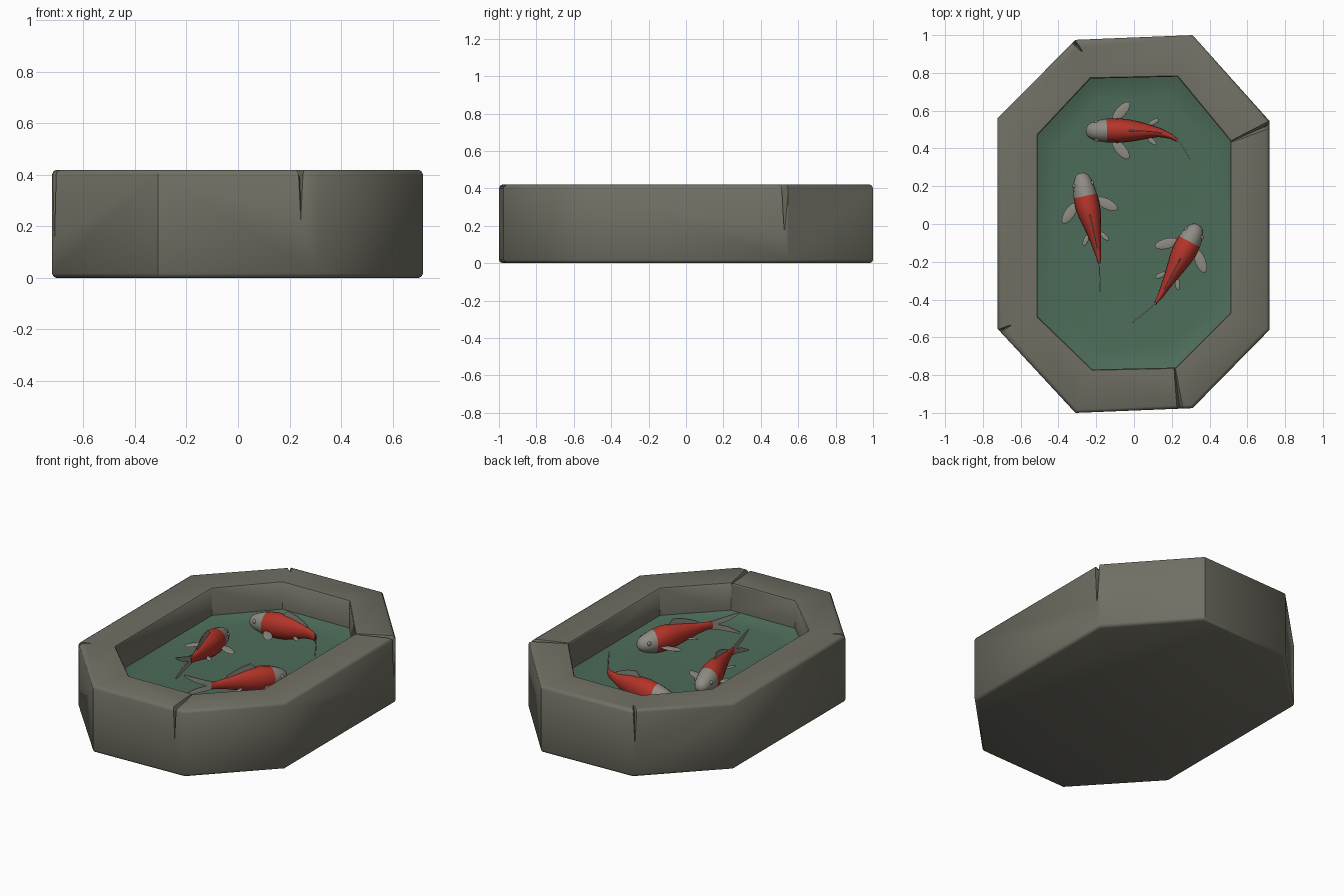
import bpy, bmesh, math
from mathutils import Vector, Matrix

if "Cube" in bpy.data.objects:
    bpy.data.objects.remove(bpy.data.objects["Cube"])


def material(name, rgb):
    m = bpy.data.materials.new(name)
    m.diffuse_color = (*rgb, 1)
    m.use_nodes = True
    m.node_tree.nodes["Principled BSDF"].inputs["Base Color"].default_value = m.diffuse_color
    return m


STONE = material("stone grey", (0.165, 0.16, 0.127))
WATER = material("pond green", (0.073, 0.15, 0.10))
RED = material("koi red", (0.45, 0.034, 0.022))
PALE = material("koi pale", (0.27, 0.26, 0.225))


def finish(bm, name, mats, angle=None):
    bmesh.ops.recalc_face_normals(bm, faces=bm.faces)
    me = bpy.data.meshes.new(name)
    bm.to_mesh(me)
    bm.free()
    for m in mats:
        me.materials.append(m)
    ob = bpy.data.objects.new(name, me)
    bpy.context.collection.objects.link(ob)
    if angle:
        bpy.ops.object.select_all(action='DESELECT')
        ob.select_set(True)
        bpy.context.view_layer.objects.active = ob
        bpy.ops.object.shade_smooth_by_angle(angle=math.radians(angle))
    return ob


def loft(bm, rings, mat_rule=lambda i: 0):
    """Skin a list of point rings and cap both ends."""
    vs = [[bm.verts.new(p) for p in r] for r in rings]
    n = len(vs[0])
    for i, (a, b) in enumerate(zip(vs, vs[1:])):
        for k in range(n):
            f = bm.faces.new((a[k], a[(k + 1) % n], b[(k + 1) % n], b[k]))
            f.material_index = mat_rule(i)
    bm.faces.new(vs[0]).material_index = mat_rule(0)
    bm.faces.new(vs[-1]).material_index = mat_rule(len(vs) - 2)


# --- stone basin with the green pond floor -------------------------------
OUTER = [(-.31, .975), (.31, 1.0), (.718, .545), (.718, -.56),
         (.31, -.975), (-.31, -1.0), (-.722, -.555), (-.722, .56)]
INNER = [(-.23, .77), (.23, .78), (.51, .44), (.51, -.47),
         (.22, -.76), (-.22, -.77), (-.51, -.49), (-.51, .47)]


def ring(pts, z, inset=0.0):
    return [(x * (1 - inset / .72), y * (1 - inset), z) for x, y in pts]


bm = bmesh.new()
loft(bm, [ring(OUTER, 0, .018), ring(OUTER, .006, .006), ring(OUTER, .018),
          ring(OUTER, .402), ring(OUTER, .414, .006), ring(OUTER, .42, .018),
          ring(INNER, .42, -.006), ring(INNER, .414),
          ring(INNER, .25), ring(INNER, .232, .06), ring(INNER, .225, .14)],
     lambda i: 1 if i >= 8 else 0)
basin = finish(bm, "stone_basin", [STONE, WATER], 40)


# --- cracks and chips cut in the rim -------------------------------------
def cutter(points):
    bm = bmesh.new()
    for p in points:
        bm.verts.new(p)
    bmesh.ops.convex_hull(bm, input=bm.verts)
    ob = finish(bm, "crack_cutter", [STONE])
    ob.hide_render = True
    ob.hide_set(True)
    mod = basin.modifiers.new("crack", 'BOOLEAN')
    mod.operation = 'DIFFERENCE'
    mod.solver = 'EXACT'
    mod.object = ob


def crack(inner, outer, width, depth, low):
    a, b = Vector((*inner, 0)), Vector((*outer, 0))
    d = (b - a).normalized()
    n = Vector((-d.y, d.x, 0)) * width / 2
    a, e = a - d * .01, b + d * .03
    up = lambda p, z: p + Vector((0, 0, z))
    # groove across the top, then a tapering split down the side
    cutter([up(a + n * .25, .44), up(a - n * .25, .44), up(a, .412),
            up(e + n, .44), up(e - n, .44), up(e, .42 - depth)])
    cutter([up(e + n, .45), up(e - n, .45), up(b - d * depth, .45),
            up(e + n * .1, low), up(e - n * .1, low), up(b, low)])


crack((.215, -.76), (.245, -.99), .055, .04, .12)
crack((.51, .435), (.715, .525), .06, .04, .17)
crack((-.28, .92), (-.32, .965), .05, .03, .2)
crack((-.66, -.54), (-.71, -.565), .04, .03, .15)


# --- koi -----------------------------------------------------------------
KNOTS = [0, .23, .5, .72, .85, 1]
# station along the body, half width, half height
BODY = [(0, .014, .014), (.02, .032, .032), (.06, .046, .046), (.12, .056, .058),
        (.2, .063, .07), (.3, .065, .077), (.4, .06, .075), (.5, .049, .066),
        (.6, .036, .052), (.7, .024, .037), (.79, .014, .026), (.85, .007, .022)]


def koi(name, path):
    pts = [Vector((x, y, 0)) for x, y in path]

    def spot(t):
        i = max(k for k in range(5) if KNOTS[k] <= t)
        u = (t - KNOTS[i]) / (KNOTS[i + 1] - KNOTS[i])
        slope = lambda k: ((pts[min(k + 1, 5)] - pts[max(k - 1, 0)])
                           / (KNOTS[min(k + 1, 5)] - KNOTS[max(k - 1, 0)]))
        h = KNOTS[i + 1] - KNOTS[i]
        return (pts[i] * (2*u**3 - 3*u*u + 1) + slope(i) * h * (u**3 - 2*u*u + u)
                + pts[i + 1] * (3*u*u - 2*u**3) + slope(i + 1) * h * (u**3 - u*u))

    def frame(t):
        d = (spot(min(t + .01, 1)) - spot(max(t - .01, 0))).normalized()
        return spot(t) + Vector((0, 0, .282 + .04 * t)), d, Vector((-d.y, d.x, 0))

    def at(t, side, up):
        p, d, n = frame(t)
        return p + n * side + Vector((0, 0, up))

    # body: pale head, red back
    bm = bmesh.new()
    loft(bm, [[at(t, w * math.cos(k * math.pi / 8), h * math.sin(k * math.pi / 8))
               for k in range(16)] for t, w, h in BODY],
         lambda i: 1 if i < 4 else 0)

    # upright fins: back fin and the two tail lobes
    def plate(rows):
        loft(bm, [[at(t, -.003, a), at(t, .003, a), at(t, .003, b), at(t, -.003, b)]
                  for t, a, b in rows], lambda i: 1)

    plate([(.4, .065, .077), (.45, .06, .105), (.55, .05, .092),
           (.65, .035, .068), (.72, .025, .045)])
    for s in (1, -1):
        plate([(.82, 0, s * .022), (.88, 0, s * .032),
               (.94, s * .02, s * .05), (1, s * .058, s * .068)])

    # paired fins and eyes as squashed spheres
    def blob(t, side, up, size, turn):
        p, d, n = frame(t)
        rot = Matrix((d, n, Vector((0, 0, 1)))).transposed().to_4x4()
        m = (Matrix.Translation(at(t, side, up)) @ rot
             @ Matrix.Rotation(turn, 4, 'Z') @ Matrix.Diagonal((*size, 1)))
        new = bmesh.ops.create_uvsphere(bm, u_segments=12, v_segments=8, radius=1, matrix=m)
        for f in {f for v in new["verts"] for f in v.link_faces}:
            f.material_index = 1

    for s in (1, -1):
        blob(.33, s * .1, -.025, (.066, .028, .005), s * .85)
        blob(.63, s * .05, -.03, (.033, .013, .004), s * .6)
        blob(.1, s * .048, .018, (.012, .01, .012), 0)
    finish(bm, name, [RED, PALE], 50)


koi("koi_back", [(-.254, .492), (-.127, .495), (.03, .492), (.148, .481), (.233, .44), (.296, .344)])
koi("koi_left", [(-.28, .27), (-.254, .132), (-.222, 0), (-.195, -.13), (-.184, -.21), (-.18, -.36)])
koi("koi_right", [(.34, -.005), (.286, -.106), (.222, -.228), (.159, -.344), (.11, -.423), (-.01, -.524)])
